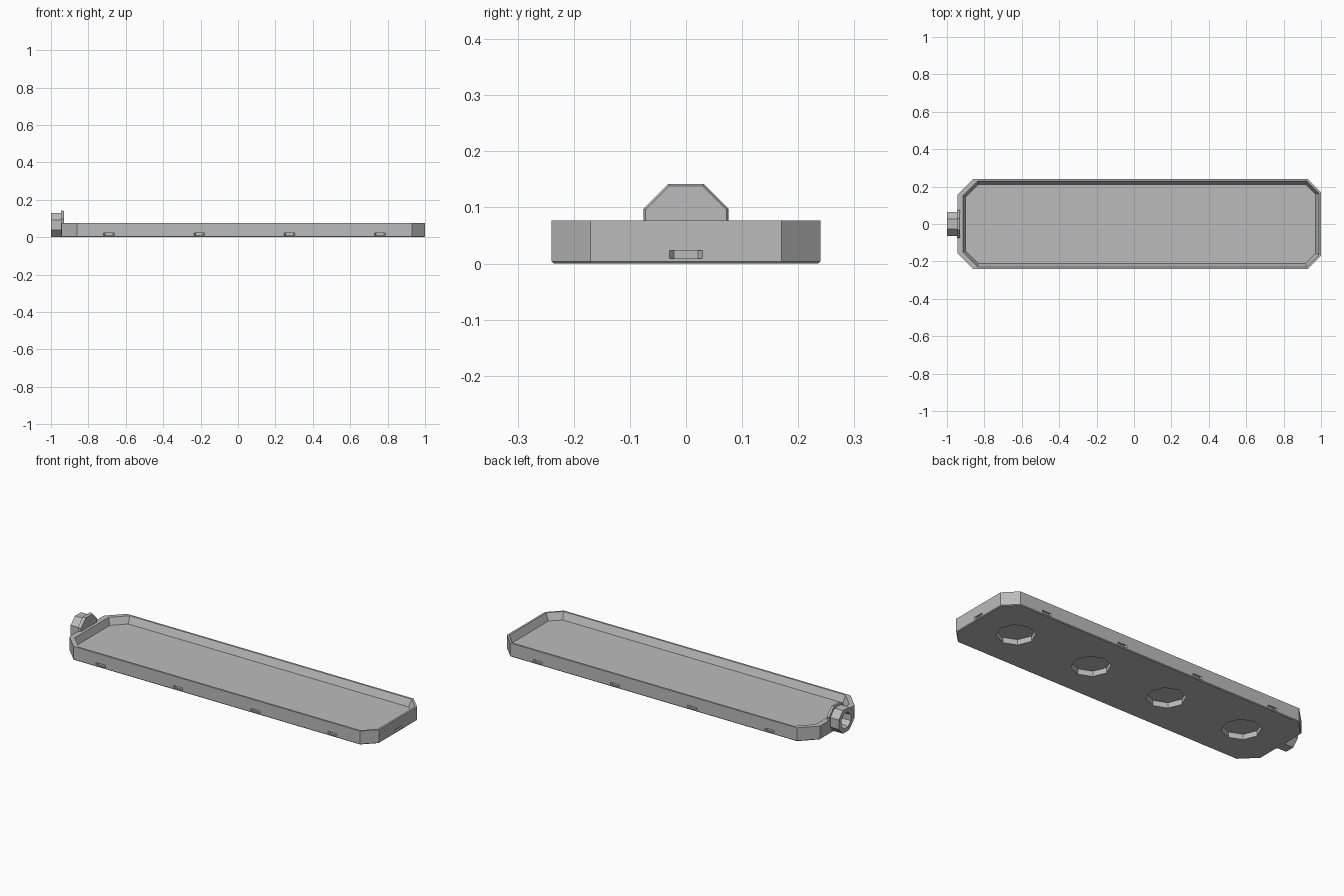
import bpy, bmesh
from math import pi, cos, sin
from mathutils import Vector, Matrix

cube = bpy.data.objects.get("Cube")
if cube:
    bpy.data.objects.remove(cube)

grey = bpy.data.materials.new("plain grey")
grey.use_nodes = True
COLOUR = (0.5, 0.5, 0.5, 1)
grey.diffuse_color = COLOUR
grey.node_tree.nodes["Principled BSDF"].inputs["Base Color"].default_value = COLOUR


def loft(name, rings):
    """Closed solid skinned through rings of equal point count."""
    bm = bmesh.new()
    loops = [[bm.verts.new(p) for p in ring] for ring in rings]
    n = len(loops[0])
    for a, b in zip(loops, loops[1:]):
        for i in range(n):
            j = (i + 1) % n
            bm.faces.new((a[i], a[j], b[j], b[i]))
    bm.faces.new(loops[0][::-1])
    bm.faces.new(loops[-1])
    bmesh.ops.recalc_face_normals(bm, faces=bm.faces)
    mesh = bpy.data.meshes.new(name)
    bm.to_mesh(mesh)
    bm.free()
    mesh.materials.append(grey)
    obj = bpy.data.objects.new(name, mesh)
    bpy.context.collection.objects.link(obj)
    return obj


def tray_ring(z, inset, extra_left=0.0):
    """Rectangle with cut corners, moved inward evenly."""
    left, right, y = -0.945 + inset + extra_left, 1 - inset, 0.24 - inset
    cl, cr = 0.085 - 0.586 * inset, 0.07 - 0.586 * inset
    pts = [(left + cl, -y), (right - cr, -y), (right, -y + cr), (right, y - cr),
           (right - cr, y), (left + cl, y), (left, y - cl), (left, -y + cl)]
    return [(px, py, z) for px, py in pts]


def octagon_x(x, apothem, zc):
    """Flat-sided octagon across the x axis, kept above the ground."""
    r = apothem / cos(pi / 8)
    angles = [pi / 8 + k * pi / 4 for k in range(8)]
    return [(x, r * cos(a), max(0, zc + r * sin(a))) for a in angles]


def octagon_z(x, z, r):
    return [(x + r * cos(k * pi / 4), r * sin(k * pi / 4), z) for k in range(8)]


def cut(target, cutter):
    cutter.hide_render = True
    cutter.hide_set(True)
    mod = target.modifiers.new(cutter.name, 'BOOLEAN')
    mod.operation = 'DIFFERENCE'
    mod.solver = 'EXACT'
    mod.object = cutter


def slot(name, place, angle):
    """Shallow notch with slanted ends, opening along local -y."""
    def ring(y, half, low, high):
        return [(-half, y, low), (half, y, low), (half, y, high), (-half, y, high)]
    obj = loft(name, [ring(-0.01, 0.037, 0.009, 0.023),
                      ring(0.01, 0.021, 0.009, 0.023)])
    obj.data.transform(Matrix.Translation(Vector(place)) @ Matrix.Rotation(angle, 4, 'Z'))
    return obj


# Tray: chamfered base, upright sides, thin rim, slanted inner wall, flat floor
FLOOR = 0.038
tray = loft("tray", [tray_ring(0, 0.004), tray_ring(0.004, 0), tray_ring(0.077, 0),
                     tray_ring(0.077, 0.011, 0.02), tray_ring(FLOOR, 0.029, 0.015)])

# Round sockets underneath and notches along both long sides
for i in range(4):
    x = -0.69 + 0.483 * i
    cut(tray, loft(f"socket_cutter_{i}", [octagon_z(x, -0.02, 0.1), octagon_z(x, 0.03, 0.1)]))
    cut(tray, slot(f"front_slot_cutter_{i}", (x, -0.24, 0), 0))
    cut(tray, slot(f"back_slot_cutter_{i}", (x, 0.24, 0), pi))
cut(tray, slot("end_slot_cutter", (1, 0, 0), pi / 2))

# Pipe fitting on the left end of the tray: collar and hollow nut
loft("collar", [octagon_x(-0.947, 0.076, 0.066), octagon_x(-0.938, 0.076, 0.066),
                octagon_x(-0.93, 0.072, 0.066)])
loft("nut", [octagon_x(-0.945, 0.065, 0.065), octagon_x(-1, 0.065, 0.065),
             octagon_x(-1, 0.042, 0.065), octagon_x(-0.95, 0.036, 0.065)])
